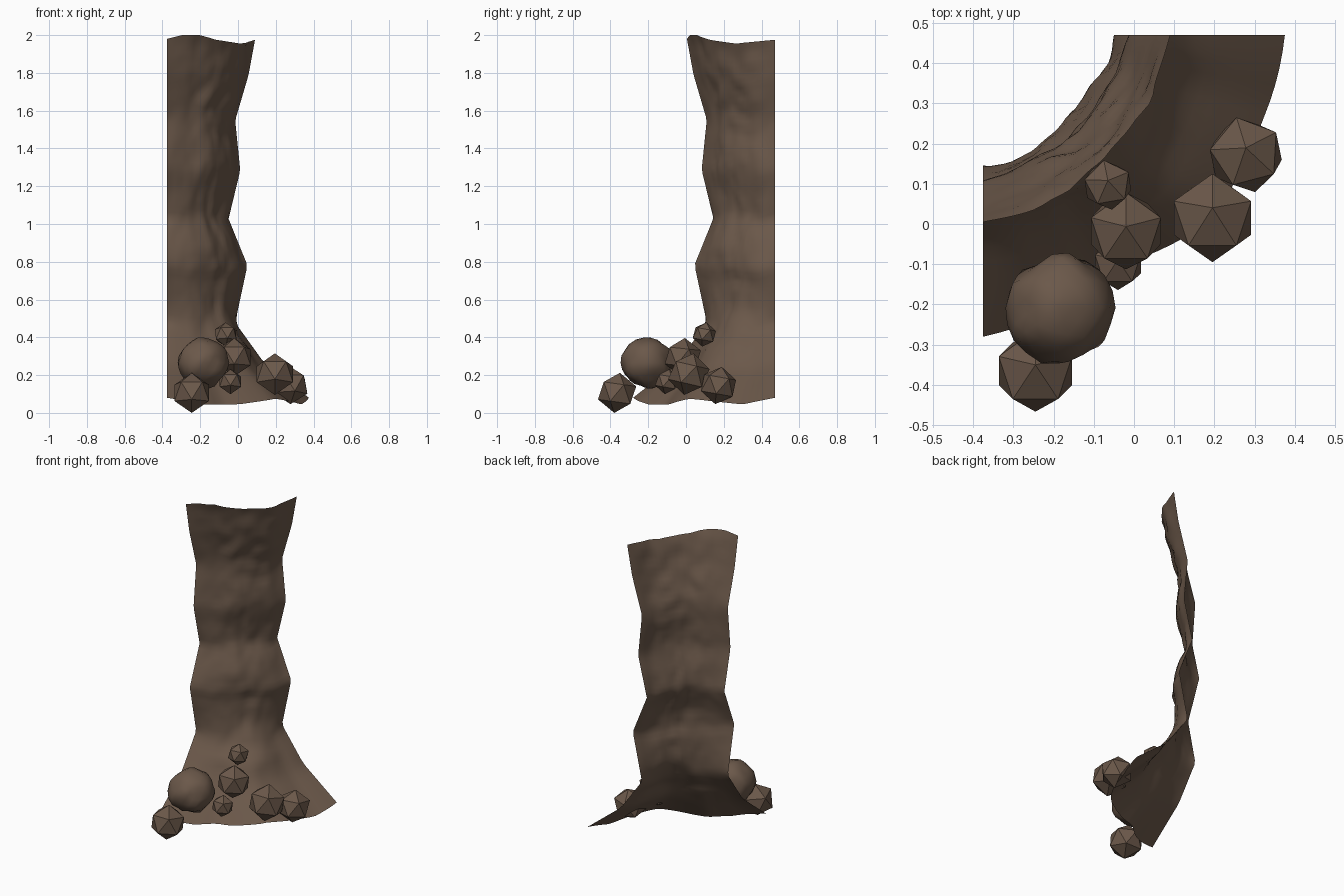
import bpy, bmesh, math
from mathutils import Vector, noise

cube = bpy.data.objects.get("Cube")
if cube:
    bpy.data.objects.remove(cube, do_unlink=True)

rock = bpy.data.materials.new("brown_rock")
rock.use_nodes = True
COLOR = (0.147, 0.098, 0.068, 1)
rock.diffuse_color = COLOR
rock.node_tree.nodes["Principled BSDF"].inputs["Base Color"].default_value = COLOR


def lerp_table(table, t):
    for (a, va), (b, vb) in zip(table, table[1:]):
        if t <= b:
            return va + (vb - va) * (t - a) / (b - a)
    return table[-1][1]


def finish(bm, name):
    mesh = bpy.data.meshes.new(name)
    bm.to_mesh(mesh)
    bm.free()
    mesh.materials.append(rock)
    obj = bpy.data.objects.new(name, mesh)
    bpy.context.collection.objects.link(obj)
    return obj


# Quarter-round pillar sheet, swept about the corner axis:
# radius by height along the two cut edges and along the middle
AXIS = Vector((-0.375, 0.47, 0))
EDGE = [(0, 0.75), (0.1, 0.51), (0.21, 0.36), (0.37, 0.425), (0.5, 0.325),
        (0.635, 0.387), (0.775, 0.36), (0.9, 0.43), (1, 0.465)]
MIDDLE = [(0, 0.75), (0.11, 0.51), (0.21, 0.365), (0.3, 0.335), (0.39, 0.375),
          (0.54, 0.3), (0.68, 0.345), (0.775, 0.315), (0.86, 0.375), (0.95, 0.4), (1, 0.44)]
TOP = [(0, 1.975), (0.31, 1.955), (0.59, 1.975), (0.75, 2.0), (0.89, 2.0), (1, 1.98)]
BOTTOM = [(0, 0.08), (0.15, 0.045), (0.42, 0.075), (0.62, 0.045), (0.82, 0.045), (1, 0.08)]
FOOT = [(0, 0), (0.2, 0.025), (0.45, 0.025), (0.57, 0.06), (0.7, 0.1), (0.9, 0.025), (1, 0)]
# Hollows and bulges: position around, height, depth
LUMPS = [(0.25, 1.04, -0.025), (0.35, 0.35, 0.02), (0.35, 0.24, -0.015)]
COLS, ROWS = 28, 64


def pillar_point(u, v):
    angle = u * math.pi / 2
    z0, z1 = lerp_table(BOTTOM, u), lerp_table(TOP, u)
    z = z0 + (z1 - z0) * v
    fade = math.sin(math.pi * u) ** 0.7
    reach = min(0.03, v, 1 - v)
    middle = (lerp_table(MIDDLE, v - reach) + lerp_table(MIDDLE, v + reach)) / 2
    r = lerp_table(EDGE, v) * (1 - fade) + middle * fade
    r -= lerp_table(FOOT, u) * max(0, 1 - v / 0.16)
    rough = noise.fractal(Vector((u * 3.2, 4.1, z * 5)), 0.9, 2.0, 3)
    r += fade * 0.022 * rough * min(1, v * 6)
    for du, dz, depth in LUMPS:
        r += fade * depth * math.exp(-((u - du) / 0.2) ** 2 - ((z - dz) / 0.06) ** 2)
    return AXIS + Vector((r * math.cos(angle), -r * math.sin(angle), z))


bm = bmesh.new()
grid = [[bm.verts.new(pillar_point(i / COLS, j / ROWS)) for i in range(COLS + 1)]
        for j in range(ROWS + 1)]
for lower, upper in zip(grid, grid[1:]):
    for i in range(COLS):
        bm.faces.new((lower[i + 1], lower[i], upper[i], upper[i + 1])).smooth = True
finish(bm, "rock_pillar")


# Faceted stones around the foot, leaning slightly back
def stone(name, center, radius, turn=90, lean=-10):
    bm = bmesh.new()
    bmesh.ops.create_icosphere(bm, subdivisions=1, radius=radius)
    obj = finish(bm, name)
    obj.location = center
    obj.rotation_mode = 'ZYX'
    obj.rotation_euler = (math.radians(lean), 0, math.radians(turn))


stone("middle_stone", (-0.02, -0.017, 0.295), 0.102, lean=-6)
stone("right_stone", (0.195, 0.015, 0.205), 0.113, lean=-13)
stone("far_right_stone", (0.278, 0.172, 0.145), 0.1, 105)
stone("upper_small_stone", (-0.065, 0.097, 0.415), 0.065, 100)
stone("lower_small_stone", (-0.04, -0.1, 0.165), 0.067)
stone("front_stone", (-0.245, -0.365, 0.106), 0.107, lean=-8)

# Large rounded boulder with irregular lumps
bm = bmesh.new()
bmesh.ops.create_icosphere(bm, subdivisions=3, radius=0.133)
for v in bm.verts:
    v.co *= 1 + 0.16 * noise.noise(v.co * 13 + Vector((2.4, 5.3, 1.6)))
for f in bm.faces:
    f.smooth = True
boulder = finish(bm, "round_boulder")
boulder.location = (-0.185, -0.208, 0.265)
